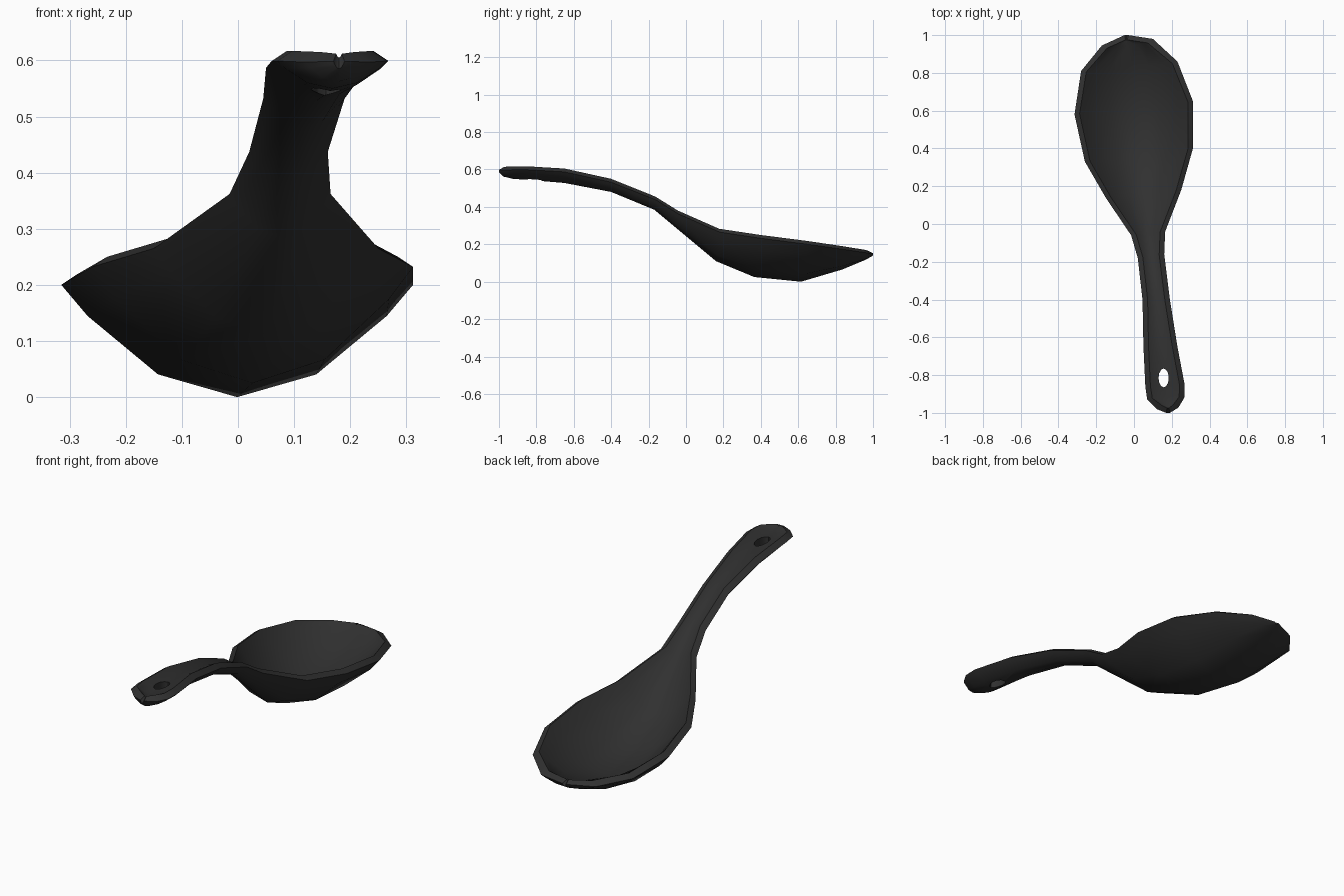
import bpy, bmesh, math
from mathutils import Vector

if "Cube" in bpy.data.objects:
    bpy.data.objects.remove(bpy.data.objects["Cube"])

# Cross rows from bowl tip to handle end:
# left x, left y, right x, right y, rim z, underside z, inner floor z, inward y shift of the rim
ROWS = [
    (-.05, 1.0, -.03, 1.0, .165, .14, .158, -.025),
    (-.17, .945, .10, .98, .17, .118, .150, -.018),
    (-.28, .81, .23, .86, .188, .065, .100, -.008),
    (-.315, .58, .312, .65, .218, .0, .036, 0),
    (-.26, .33, .312, .40, .25, .025, .062, 0),
    (-.15, .14, .25, .18, .283, .11, .150, 0),
    (-.015, -.06, .165, -.04, .38, .285, .345, 0),
    (.02, -.18, .16, -.16, .455, .385, .435, 0),
    (.045, -.40, .19, -.40, .55, .48, .533, 0),
    (.05, -.65, .23, -.65, .605, .528, .588, 0),
    (.06, -.86, .268, -.85, .617, .545, .597, 0),
    (.07, -.93, .266, -.92, .617, .55, .598, .006),
    (.12, -.98, .235, -.972, .615, .562, .602, .018),
    (.17, -1.0, .19, -1.0, .612, .585, .605, .025),
]
US = (-1, -.85, -.45, 0, .45, .85, 1)

# Spoon body: rings of underside then inner surface, bridged
bm = bmesh.new()
rings = []
for xl, yl, xr, yr, rim, bot, floor, dy in ROWS:
    a, b = Vector((xl, yl)), Vector((xr, yr))
    mid, half = (a + b) / 2, (b - a) / 2
    edge = rim - min(.018, (rim - bot) * .5)
    inner = 1 - min(.027 / half.length, .5)
    ring = []
    for u in US:
        p = mid + half * u
        ring.append(bm.verts.new((p.x, p.y, bot + (edge - bot) * u * u)))
    for u in reversed(US):
        p = mid + half * u * inner
        ring.append(bm.verts.new((p.x, p.y + dy, floor + (rim - floor) * u * u)))
    rings.append(ring)
n = len(rings[0])
for r, s in zip(rings, rings[1:]):
    for i in range(n):
        j = (i + 1) % n
        bm.faces.new((r[i], r[j], s[j], s[i]))
# End caps: strips between underside and inner edge
k = len(US)
for ring in (rings[0], rings[-1]):
    for i in range(k - 1):
        bm.faces.new((ring[i], ring[i + 1], ring[n - 2 - i], ring[n - 1 - i]))
bmesh.ops.recalc_face_normals(bm, faces=bm.faces)
me = bpy.data.meshes.new("spoon")
bm.to_mesh(me)
bm.free()
spoon = bpy.data.objects.new("spoon", me)
bpy.context.collection.objects.link(spoon)

mat = bpy.data.materials.new("black plastic")
mat.diffuse_color = (.03, .03, .03, 1)
mat.use_nodes = True
mat.node_tree.nodes["Principled BSDF"].inputs["Base Color"].default_value = mat.diffuse_color
me.materials.append(mat)

# Hanging hole through the handle end
bpy.ops.mesh.primitive_cylinder_add(vertices=12, radius=1, depth=.4, location=(.157, -.815, .58))
cutter = bpy.context.object
cutter.name = "hole_cutter"
cutter.scale = (.027, .05, 1)
cutter.data.materials.append(mat)
cutter.hide_render = True
bpy.context.view_layer.update()
mod = spoon.modifiers.new("hole", 'BOOLEAN')
mod.object = cutter
mod.operation = 'DIFFERENCE'
mod.solver = 'EXACT'
bpy.ops.object.select_all(action='DESELECT')
spoon.select_set(True)
bpy.context.view_layer.objects.active = spoon
bpy.ops.object.modifier_apply(modifier="hole")
bpy.data.objects.remove(cutter)

bpy.ops.object.shade_smooth_by_angle(angle=math.radians(38))
